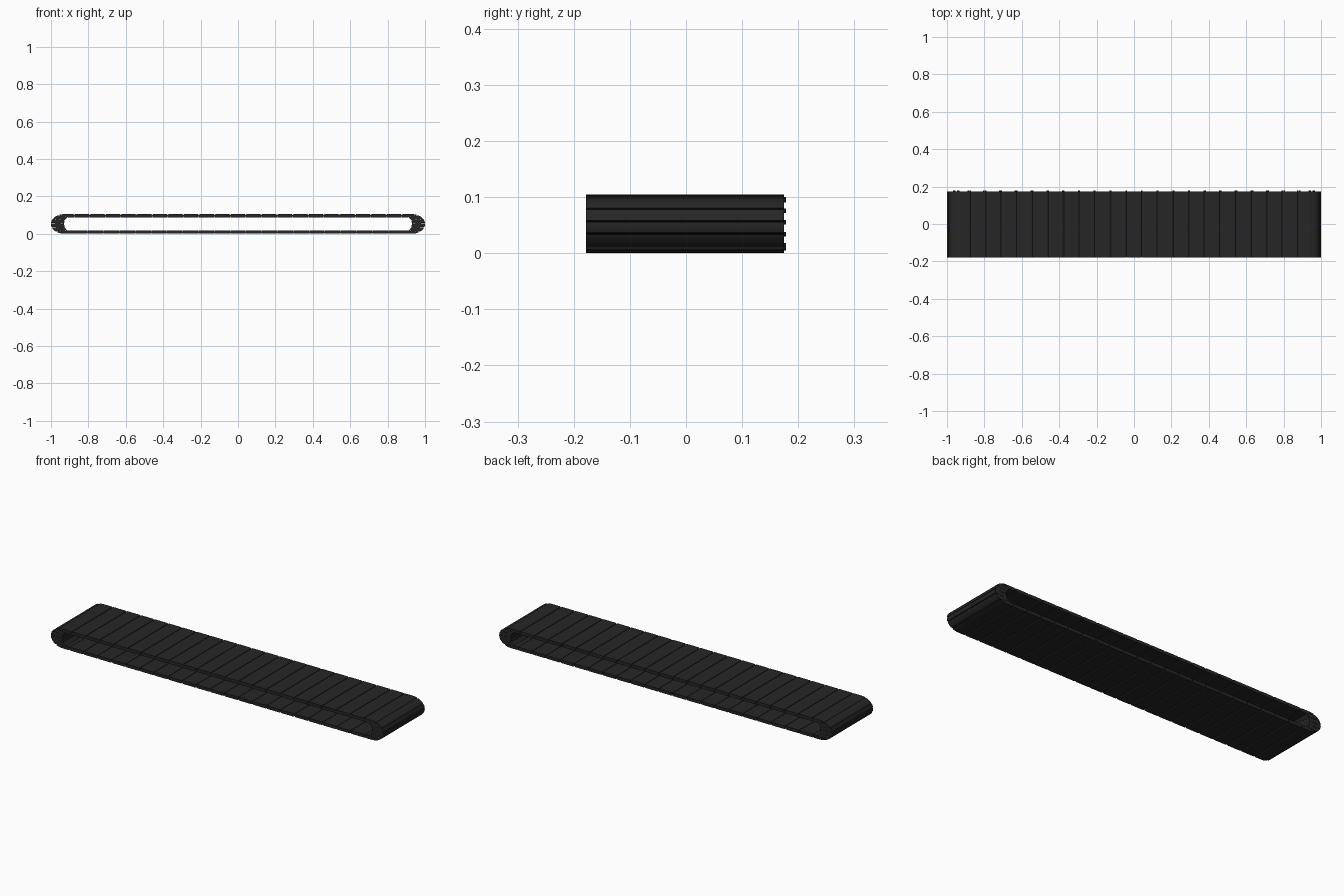
import bpy, bmesh, math
from mathutils import Vector

if "Cube" in bpy.data.objects:
    bpy.data.objects.remove(bpy.data.objects["Cube"])

H, RX, CX = 0.105, 0.07, 0.93      # loop height, end radius in x, end centre
RZ = H / 2
Y0, Y1 = -0.178, 0.175
T = 0.017                          # plate thickness on the runs

mat = bpy.data.materials.new("black_rubber")
mat.diffuse_color = (0.02, 0.019, 0.02, 1)
mat.use_nodes = True
mat.node_tree.nodes["Principled BSDF"].inputs["Base Color"].default_value = mat.diffuse_color


def end_x(z):
    k = (z - RZ) / RZ
    return CX + RX * math.sqrt(max(0, 1 - k * k))


def run_z(x):
    k = max(0, (abs(x) - CX) / RX)
    return RZ * math.sqrt(max(0, 1 - k * k))


# Seams as (outer, inner) pairs: long run, then the rounded end, then back
def run_seams(last, side):
    out = []
    for i in range(24):
        x = last * (2 * i / 23 - 1)
        xi = max(-0.912, min(0.912, x))
        out.append((Vector((x, RZ + side * run_z(x))),
                    Vector((xi, RZ + side * (RZ - T)))))
    return out


top = run_seams(0.96, 1)
bottom = run_seams(0.972, -1)
inner_mid = [(0.927, 0.072), (0.93, 0.0525), (0.927, 0.033)]
end = [top[-1]] + [(Vector((end_x(z), z)), Vector(p))
                   for z, p in zip((0.079, 0.057, 0.035), inner_mid)] + [bottom[-1]]


def flip(seams):
    return [(Vector((-a.x, a.y)), Vector((-b.x, b.y))) for a, b in seams]


def prism(bm, pts, y0, y1):
    a = [bm.verts.new((p.x, y0, p.y)) for p in pts]
    b = [bm.verts.new((p.x, y1, p.y)) for p in pts]
    n = len(pts)
    bm.faces.new(a)
    bm.faces.new(b[::-1])
    for i in range(n):
        bm.faces.new((a[i], b[i], b[(i + 1) % n], a[(i + 1) % n]))


def add_plates(bm, seams, kind):
    for (o0, i0), (o1, i1) in zip(seams, seams[1:]):
        pts = []
        for t in (0.015, 0.07, 0.3, 0.5, 0.7, 0.85, 0.93, 0.985):
            p, q = o0.lerp(o1, t), i0.lerp(i1, t)
            if kind == "end":
                p.x = math.copysign(end_x(p.y), p.x)
            else:
                p.y = RZ + kind * run_z(p.x)
            if t < 0.02 or t > 0.98:       # chamfered seam edge
                p = p.lerp(q, 0.15)
            pts.append(p)
        pts += [i0.lerp(i1, 0.985), i0.lerp(i1, 0.015)]
        prism(bm, pts, Y0, Y1)


def finish(bm, name):
    bmesh.ops.recalc_face_normals(bm, faces=bm.faces)
    me = bpy.data.meshes.new(name)
    bm.to_mesh(me)
    bm.free()
    ob = bpy.data.objects.new(name, me)
    bpy.context.collection.objects.link(ob)
    me.materials.append(mat)


# Belt plates
for name, seams, kind in (("upper_run_plates", top, 1), ("lower_run_plates", bottom, -1),
                          ("right_end_plates", end, "end"), ("left_end_plates", flip(end), "end")):
    bm = bmesh.new()
    add_plates(bm, seams, kind)
    finish(bm, name)

# Hinge pins inside every seam, standing slightly proud on the back side
bm = bmesh.new()
for o, i in top + bottom + end[1:-1] + flip(end)[1:-1]:
    c = o.lerp(i, 0.5)
    prism(bm, [c + 0.004 * Vector((math.cos(k * math.pi / 4), math.sin(k * math.pi / 4)))
               for k in range(8)], Y0 + 0.001, 0.178)
finish(bm, "hinge_pins")
